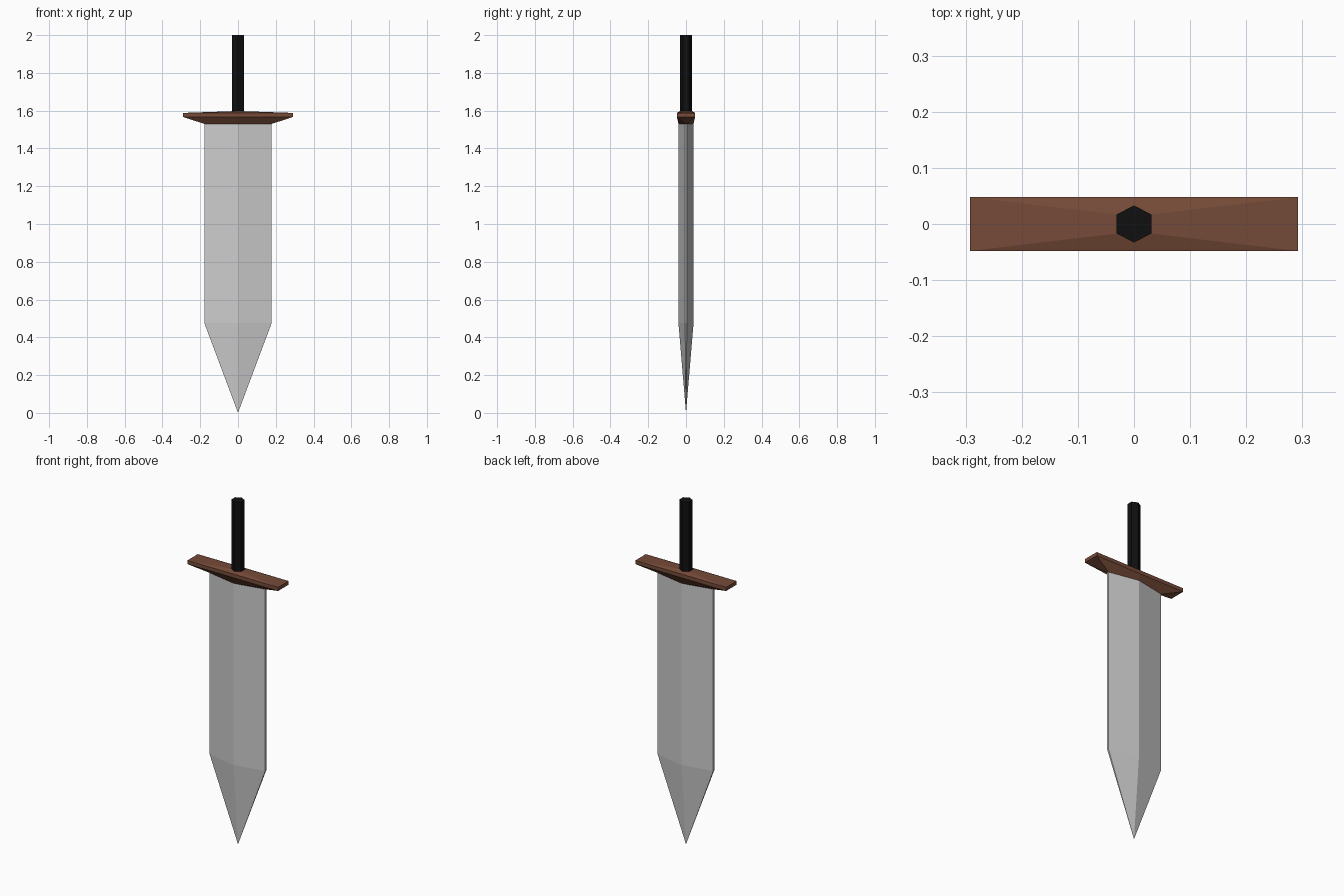
import bpy, bmesh

if "Cube" in bpy.data.objects:
    bpy.data.objects.remove(bpy.data.objects["Cube"])


def ring(z, half_x, edge_y, mid_y):
    """Six-point cross-section: two points at each end, one mid point per face."""
    return [(half_x, -edge_y, z), (half_x, edge_y, z), (0, mid_y, z),
            (-half_x, edge_y, z), (-half_x, -edge_y, z), (0, -mid_y, z)]


def loft(name, rings, color=None, tip=None):
    bm = bmesh.new()
    loops = [[bm.verts.new(p) for p in r] for r in rings]
    for low, high in zip(loops, loops[1:]):
        for i in range(6):
            j = (i + 1) % 6
            bm.faces.new((low[i], low[j], high[j], high[i]))
    if tip:
        point = bm.verts.new(tip)
        for i in range(6):
            bm.faces.new((point, loops[0][(i + 1) % 6], loops[0][i]))
    else:
        bm.faces.new(loops[0][::-1])
    bm.faces.new(loops[-1])
    bmesh.ops.recalc_face_normals(bm, faces=bm.faces[:])
    mesh = bpy.data.meshes.new(name)
    bm.to_mesh(mesh)
    bm.free()
    obj = bpy.data.objects.new(name, mesh)
    bpy.context.collection.objects.link(obj)
    if color:
        mat = bpy.data.materials.new(name + "_material")
        mat.diffuse_color = (*color, 1)
        mat.use_nodes = True
        mat.node_tree.nodes["Principled BSDF"].inputs["Base Color"].default_value = mat.diffuse_color
        mesh.materials.append(mat)
    return obj


# Ridged blade tapering to a point
loft("blade", [ring(0.475, 0.178, 0.005, 0.04), ring(1.53, 0.178, 0.005, 0.04)],
     tip=(0, 0, 0))

# Cross guard: flares out from the blade, then slopes up to the grip
loft("guard", [ring(1.53, 0.178, 0.005, 0.04), ring(1.567, 0.292, 0.048, 0.048),
               ring(1.588, 0.292, 0.048, 0.048), ring(1.597, 0.031, 0.017, 0.033)],
     (0.18, 0.07, 0.04))

# Hexagonal grip
loft("grip", [ring(1.597, 0.031, 0.017, 0.033), ring(2.0, 0.031, 0.017, 0.033)],
     (0.005, 0.005, 0.005))
